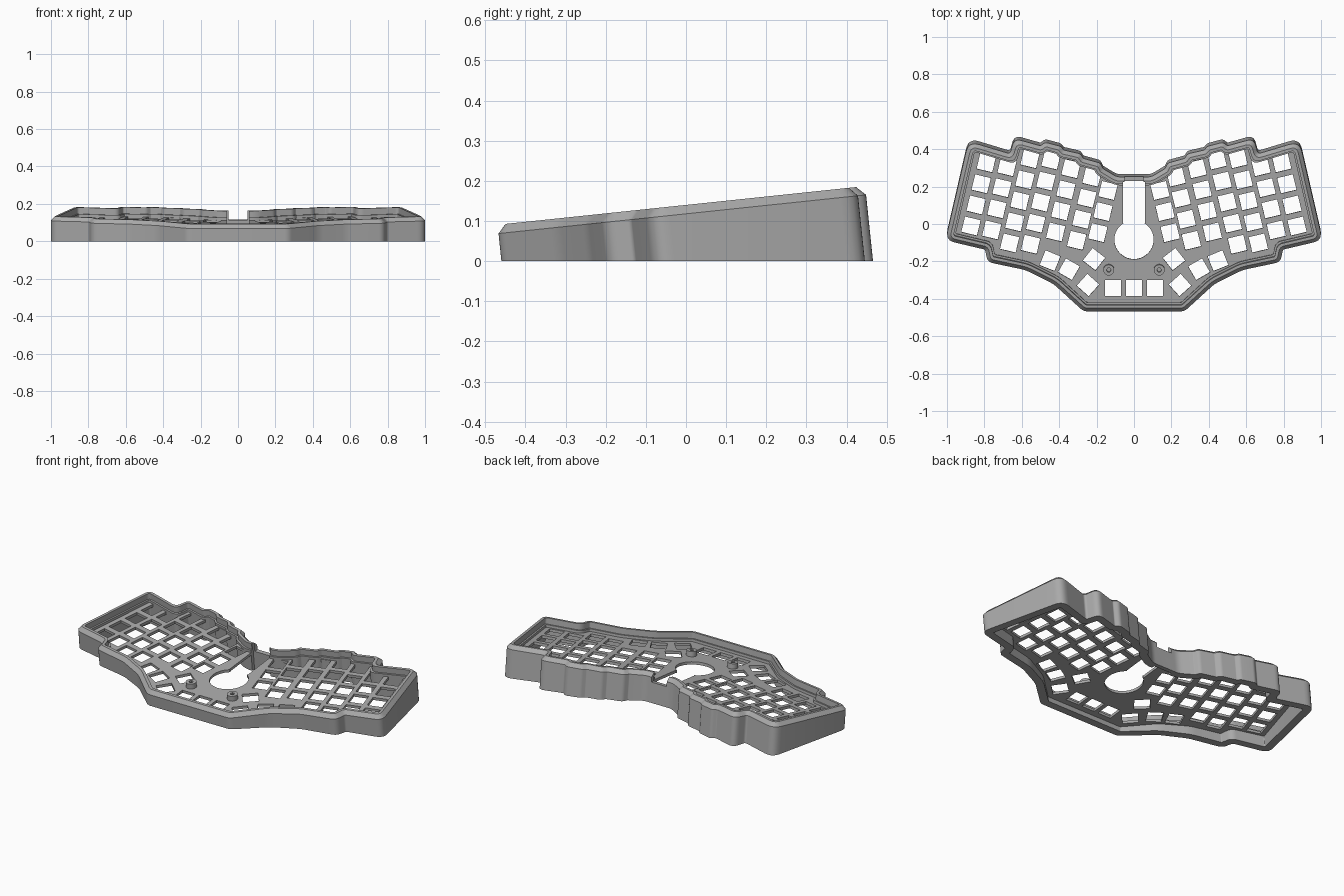
import bpy, bmesh, math
from mathutils import Vector, Matrix

cube = bpy.data.objects.get("Cube")
if cube:
    bpy.data.objects.remove(cube)

# The case is designed flat, then tilted; local height 0 is the rim top
TILT = Matrix.Translation((0, 0, 0.14)) @ Matrix.Rotation(math.radians(6), 4, 'X')
SLOPE = math.tan(math.radians(6))
PLATE_TOP, PLATE_THICK = -0.05, 0.016

grey = bpy.data.materials.new("case_grey")
grey.use_nodes = True
grey.diffuse_color = (0.4, 0.4, 0.4, 1)
grey.node_tree.nodes["Principled BSDF"].inputs["Base Color"].default_value = (0.4, 0.4, 0.4, 1)

# Half outline from back centre round to front centre: x, y, corner radius
HALF = [(.09, .25, .08), (.165, .295, .01), (.18, .325, .03), (.27, .35, .01),
        (.287, .375, .03), (.375, .395, .01), (.392, .415, .03), (.475, .437, .03),
        (.50, .418, .01), (.64, .457, .05), (.663, .375, .015), (.885, .442, .055),
        (1.008, -.09, .05), (.797, -.14, .015), (.782, -.207, .045), (.58, -.25, .2),
        (.43, -.325, .2), (.27, -.472, .06)]
OUTLINE = (HALF + [(-x, y, r) for x, y, r in reversed(HALF)])[::-1]


def outline(inset):
    """Rounded outline moved inwards, always with the same point count."""
    n = len(OUTLINE)
    pts = [Vector(p[:2]) for p in OUTLINE]
    dirs = [(pts[(i + 1) % n] - pts[i]).normalized() for i in range(n)]
    normals = [Vector((-d.y, d.x)) for d in dirs]
    moved = [pts[i] + (normals[i - 1] + normals[i]) * inset / (1 + normals[i - 1].dot(normals[i]))
             for i in range(n)]
    loop = []
    for i, p in enumerate(moved):
        before, after = moved[i - 1] - p, moved[(i + 1) % n] - p
        a, b = dirs[i - 1], dirs[i]
        turn = a.x * b.y - a.y * b.x
        radius = max(OUTLINE[i][2] - math.copysign(inset, turn), 0.006)
        reach = min(radius * math.tan(a.angle(b) / 2), 0.45 * before.length, 0.45 * after.length)
        start, end = p + before.normalized() * reach, p + after.normalized() * reach
        for k in range(7):
            t = k / 6
            loop.append(start * (1 - t) ** 2 + p * 2 * t * (1 - t) + end * t * t)
    return loop


def add_object(name, mesh):
    obj = bpy.data.objects.new(name, mesh)
    bpy.context.collection.objects.link(obj)
    mesh.materials.clear()
    mesh.materials.append(grey)
    return obj


def smooth(obj, degrees=30):
    bpy.ops.object.select_all(action='DESELECT')
    obj.select_set(True)
    bpy.context.view_layer.objects.active = obj
    bpy.ops.object.shade_smooth_by_angle(angle=math.radians(degrees))


def circle(cx, cy, r, n=24, a0=0.0, a1=2 * math.pi):
    full = a1 - a0 > 6.28
    steps = n if full else n + 1
    return [Vector((cx + r * math.cos(a0 + (a1 - a0) * i / n),
                    cy + r * math.sin(a0 + (a1 - a0) * i / n))) for i in range(steps)]


def slab(name, loops, top, thick):
    """Flat sheet from a boundary loop and hole loops, tilted with the case."""
    curve = bpy.data.curves.new(name, 'CURVE')
    curve.dimensions = '2D'
    curve.fill_mode = 'BOTH'
    curve.extrude = thick / 2
    for loop in loops:
        spline = curve.splines.new('POLY')
        spline.points.add(len(loop) - 1)
        for point, p in zip(spline.points, loop):
            point.co = (p.x, p.y, 0, 1)
        spline.use_cyclic_u = True
    temp = bpy.data.objects.new(name + "_curve", curve)
    bpy.context.collection.objects.link(temp)
    graph = bpy.context.evaluated_depsgraph_get()
    mesh = bpy.data.meshes.new_from_object(temp.evaluated_get(graph))
    bpy.data.objects.remove(temp)
    bm = bmesh.new()
    bm.from_mesh(mesh)
    bmesh.ops.remove_doubles(bm, verts=bm.verts, dist=1e-5)
    bmesh.ops.recalc_face_normals(bm, faces=bm.faces)
    bm.transform(TILT @ Matrix.Translation((0, 0, top - thick / 2)))
    for f in bm.faces:
        f.smooth = False
    bm.to_mesh(mesh)
    bm.free()
    return add_object(name, mesh)


# Surrounding wall: chamfered rim, small inner ledge, base cut level with the ground
PROFILE = [(0, None), (0, -.022), (.02, 0), (.036, 0), (.036, -.035), (.046, -.035), (.046, None)]
bm = bmesh.new()
rings = []
for inset, height in PROFILE:
    ring = []
    for p in outline(inset):
        if height is None:
            w = -0.14 / math.cos(math.radians(6)) - p.y * SLOPE
        else:
            w = height
        ring.append(bm.verts.new(TILT @ Vector((p.x, p.y, w))))
    rings.append(ring)
for i, ring in enumerate(rings):
    nxt = rings[(i + 1) % len(rings)]
    for j in range(len(ring)):
        k = (j + 1) % len(ring)
        bm.faces.new((ring[j], ring[k], nxt[k], nxt[j]))
bmesh.ops.recalc_face_normals(bm, faces=bm.faces)
wall_mesh = bpy.data.meshes.new("case_wall")
bm.to_mesh(wall_mesh)
bm.free()
wall = add_object("case_wall", wall_mesh)


def cut_box(obj, low, high):
    low, high = Vector(low), Vector(high)
    bm = bmesh.new()
    bmesh.ops.create_cube(bm, size=1)
    for v in bm.verts:
        v.co = TILT @ Vector([(low[i] + high[i]) / 2 + v.co[i] * (high[i] - low[i]) for i in range(3)])
    mesh = bpy.data.meshes.new("cutter")
    bm.to_mesh(mesh)
    bm.free()
    cutter = add_object("cutter", mesh)
    cutter.hide_render = True
    mod = obj.modifiers.new("cut", 'BOOLEAN')
    mod.operation, mod.solver, mod.object = 'DIFFERENCE', 'EXACT', cutter
    bpy.context.view_layer.objects.active = obj
    bpy.ops.object.modifier_apply(modifier=mod.name)
    bpy.data.objects.remove(cutter)


# Cable gap through the back rim, and the slot running into it
cut_box(wall, (-.05, .12, PLATE_TOP), (.05, .34, .05))
cut_box(wall, (-.06, .12, -.3), (.06, .225, .05))
smooth(wall)


def key_hole(x, y, degrees):
    turn = Matrix.Rotation(math.radians(degrees), 2)
    h = 0.043
    return [turn @ Vector(c) + Vector((x, y)) for c in ((-h, -h), (h, -h), (h, h), (-h, h))]


# Finger columns: top key x, y and number of keys
COLUMNS = [(.79, .323, 4), (.679, .302, 4), (.556, .345, 5), (.444, .338, 5),
           (.337, .291, 4), (.225, .246, 4), (.139, .174, 3)]
LEAN, PITCH = 13.5, 0.1165
step = Matrix.Rotation(math.radians(LEAN), 2) @ Vector((0, -PITCH))
keys = [(x + step.x * i, y + step.y * i, LEAN) for x, y, count in COLUMNS for i in range(count)]
# Thumb arc and inner thumb keys
keys += [(.449, -.203, 22), (.348, -.249, 30), (.246, -.334, 42), (.214, -.195, 38), (.112, -.35, 0)]
holes = [key_hole(x * s, y, a * s) for x, y, a in keys for s in (1, -1)]
holes.append(key_hole(0, -.35, 0))

# Keyhole-shaped opening: round window with a straight slot behind it
a = math.asin(.055 / .105)
opening = [Vector((-.06, .0)), Vector((-.06, .225)), Vector((.06, .225)), Vector((.06, .0))]
opening += circle(0, -.09, .105, 32, math.pi / 2 - a, -1.5 * math.pi + a)
slab("key_plate", [outline(.02), opening] + holes, PLATE_TOP, PLATE_THICK)

# Screw posts
for side, name in ((1, "left_screw_post"), (-1, "right_screw_post")):
    x, y = .135 * side, -.25
    post = slab(name, [circle(x, y, .029), circle(x, y, .012, 6)], PLATE_TOP + .03, .032)
    smooth(post)
